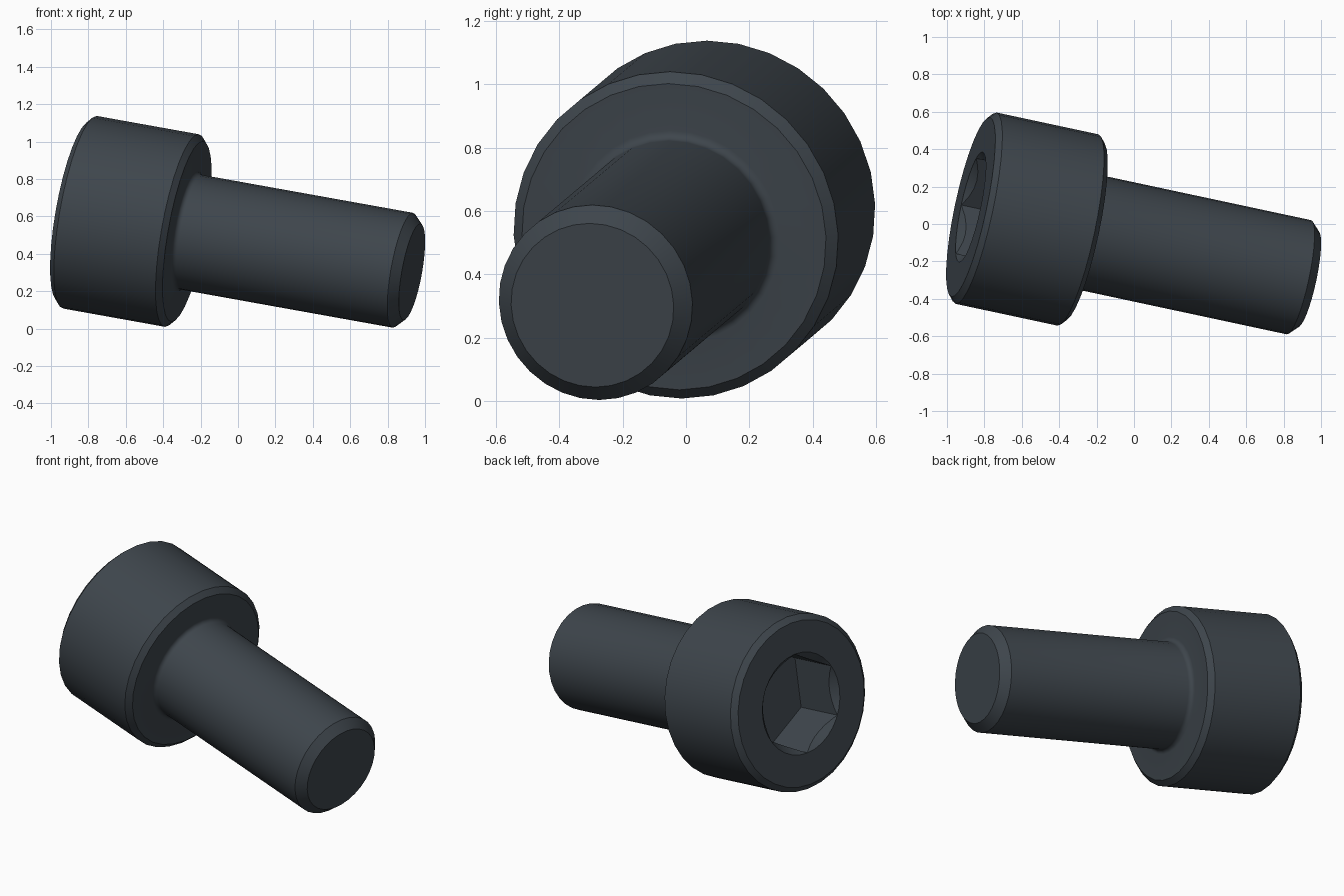
import bpy, bmesh, math
from mathutils import Vector, Matrix

if "Cube" in bpy.data.objects:
    bpy.data.objects.remove(bpy.data.objects["Cube"])

# Main dimensions; local z runs along the bolt from head face to tip
HEAD_R, SHANK_R, SOCKET_R = 0.523, 0.312, 0.301
HEAD_LEN, LENGTH = 0.624, 1.872
CHAMFER, TIP_CHAMFER, FILLET = 0.033, 0.05, 0.028
SOCKET_DEPTH = 0.31

# Tilted placement: columns are the horizontal, upright and axial directions
axis = Vector((0.963, -0.206, -0.173)).normalized()
side = Vector((0, 0, 1)).cross(axis).normalized()
up = axis.cross(side)
tip = Vector((0.93, -0.295, 0.303))
placement = Matrix((side, up, axis)).transposed().to_4x4()
placement.translation = tip - axis * LENGTH

steel = bpy.data.materials.new("dark steel")
steel.use_nodes = True
colour = (0.048, 0.060, 0.072, 1)
steel.diffuse_color = colour
steel.node_tree.nodes["Principled BSDF"].inputs["Base Color"].default_value = colour


def lathe(name, profile, sides, start=0.0):
    """Closed solid from (radius, height) rings with flat end caps."""
    bm = bmesh.new()
    rings = []
    for r, z in profile:
        angles = [start + 2 * math.pi * i / sides for i in range(sides)]
        rings.append([bm.verts.new((r * math.cos(a), r * math.sin(a), z)) for a in angles])
    for low, high in zip(rings, rings[1:]):
        for i in range(sides):
            j = (i + 1) % sides
            bm.faces.new((low[i], low[j], high[j], high[i]))
    bm.faces.new(rings[0][::-1])
    bm.faces.new(rings[-1])
    bmesh.ops.recalc_face_normals(bm, faces=bm.faces)
    mesh = bpy.data.meshes.new(name)
    bm.to_mesh(mesh)
    bm.free()
    mesh.materials.append(steel)
    obj = bpy.data.objects.new(name, mesh)
    bpy.context.collection.objects.link(obj)
    obj.matrix_world = placement
    return obj


# Head with chamfered rims, filleted neck, shank with chamfered tip
profile = [(HEAD_R - CHAMFER, 0), (HEAD_R, CHAMFER * 0.9),
           (HEAD_R, HEAD_LEN - CHAMFER * 0.9), (HEAD_R - CHAMFER, HEAD_LEN)]
for i in range(6):
    a = math.radians(18 * i)
    profile.append((SHANK_R + FILLET * (1 - math.sin(a)),
                    HEAD_LEN + FILLET * (1 - math.cos(a))))
profile += [(SHANK_R, LENGTH - TIP_CHAMFER), (SHANK_R - TIP_CHAMFER, LENGTH)]
bolt = lathe("socket_head_bolt", profile, 32)

# Hexagonal socket and its conical lead-in
cutters = [
    lathe("hex_socket_cutter", [(0.3, -0.1), (0.3, SOCKET_DEPTH)], 6, math.radians(30)),
    lathe("lead_in_cutter", [(SOCKET_R + 0.05, -0.05), (SOCKET_R - 0.1, 0.1)], 32),
]
bpy.ops.object.select_all(action='DESELECT')
bpy.context.view_layer.objects.active = bolt
bolt.select_set(True)
for cutter in cutters:
    cutter.hide_render = True
    cut = bolt.modifiers.new(cutter.name, 'BOOLEAN')
    cut.operation = 'DIFFERENCE'
    cut.solver = 'EXACT'
    cut.object = cutter
    bpy.ops.object.modifier_apply(modifier=cut.name)
for cutter in cutters:
    bpy.data.objects.remove(cutter)

# Smooth round walls, keeping the rims and socket edges crisp
bpy.ops.object.shade_smooth_by_angle(angle=math.radians(30))
